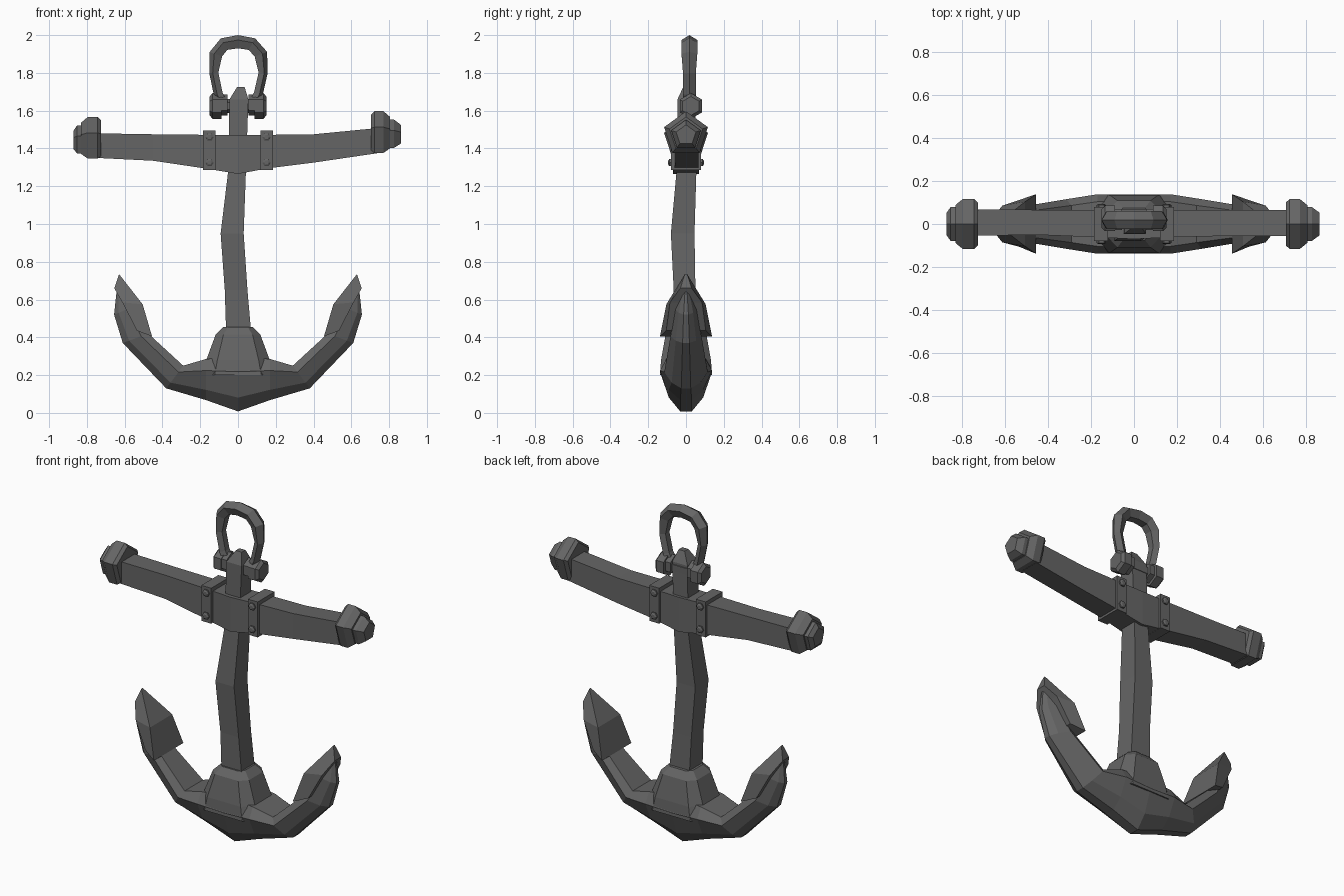
import bpy, bmesh, math
from mathutils import Vector

iron = bpy.data.materials.new("dark iron grey")
iron.diffuse_color = (0.13, 0.13, 0.13, 1)


def loft(name, rings):
    """Skin a list of equal-sized point rings and cap both ends."""
    bm = bmesh.new()
    vs = [[bm.verts.new(p) for p in r] for r in rings]
    n = len(rings[0])
    for a, b in zip(vs, vs[1:]):
        for i in range(n):
            j = (i + 1) % n
            bm.faces.new((a[i], a[j], b[j], b[i]))
    bm.faces.new(vs[0])
    bm.faces.new(vs[-1])
    bmesh.ops.remove_doubles(bm, verts=bm.verts, dist=0.0005)
    bmesh.ops.recalc_face_normals(bm, faces=bm.faces)
    me = bpy.data.meshes.new(name)
    bm.to_mesh(me)
    bm.free()
    me.materials.append(iron)
    ob = bpy.data.objects.new(name, me)
    bpy.context.collection.objects.link(ob)
    return ob


def rect_z(z, x0, x1, y0, y1):
    return [(x0, y0, z), (x1, y0, z), (x1, y1, z), (x0, y1, z)]


def rect_x(x, z0, z1, y0, y1):
    return [(x, y0, z0), (x, y1, z0), (x, y1, z1), (x, y0, z1)]


def poly_x(x, cy, cz, r, n, turn=0.0):
    """Regular polygon facing along x, first corner up."""
    return [(x, cy + r * math.sin(turn + math.tau * i / n),
             cz + r * math.cos(turn + math.tau * i / n)) for i in range(n)]


# Shank, slightly bent
loft("shank", [rect_z(0.40, -0.062, 0.072, -0.065, 0.06),
               rect_z(0.65, -0.07, 0.05, -0.065, 0.05),
               rect_z(0.95, -0.092, 0.03, -0.08, 0.045),
               rect_z(1.28, -0.052, 0.042, -0.05, 0.055),
               rect_z(1.66, -0.045, 0.055, -0.045, 0.05),
               rect_z(1.725, -0.005, 0.035, -0.015, 0.02)])

# Stock beam
loft("stock", [rect_x(-0.75, 1.35, 1.48, -0.055, 0.068),
               rect_x(-0.45, 1.335, 1.475, -0.05, 0.066),
               rect_x(-0.16, 1.292, 1.472, -0.062, 0.066),
               rect_x(0.0, 1.265, 1.47, -0.07, 0.07),
               rect_x(0.16, 1.295, 1.472, -0.062, 0.066),
               rect_x(0.40, 1.325, 1.475, -0.056, 0.066),
               rect_x(0.74, 1.375, 1.508, -0.056, 0.066)])

# Stock end caps with bevelled pentagon rims and end knobs
for side, x0, x1, xe, cz in ((-1, 0.725, 0.83, 0.87, 1.445), (1, 0.705, 0.805, 0.862, 1.475)):
    loft("stock_cap", [poly_x(side * x, 0, cz, r, 5) for x, r in
                       ((x0, 0.105), (x0 + 0.018, 0.122), (x1 - 0.035, 0.122), (x1, 0.092))])
    loft("stock_knob", [poly_x(side * x, 0, cz - 0.005, r, 5) for x, r in
                        ((x1 - 0.02, 0.082), (x1 + 0.022, 0.082), (xe, 0.055))])

# Bands and rivets on the stock
for side in (-1, 1):
    loft("stock_band", [rect_x(side * x, 1.285, 1.495, -0.08, 0.08) for x in (0.12, 0.185)])
    for face in (-1, 1):
        for z in (1.325, 1.46):
            rings = []
            for y, r in ((0.07, 0.022), (0.088, 0.022), (0.094, 0.012)):
                rings.append([(side * 0.151 + r * math.cos(a), face * y, z + r * math.sin(a))
                              for a in [math.tau * k / 6 for k in range(6)]])
            loft("band_rivet", rings)

# Shackle bow: ridged section swept round an arch
path = [(-0.075, 1.63), (-0.105, 1.69), (-0.128, 1.80), (-0.120, 1.90), (-0.075, 1.955),
        (0.0, 1.968), (0.075, 1.955), (0.124, 1.90), (0.133, 1.80), (0.108, 1.69), (0.075, 1.63)]
rings = []
for i, (x, z) in enumerate(path):
    a, b = path[max(i - 1, 0)], path[min(i + 1, len(path) - 1)]
    t = Vector((b[0] - a[0], b[1] - a[1])).normalized()
    nx, nz = -t.y, t.x          # outward direction
    top = z > 1.85
    k, w = (0.032, 0.042) if top else (0.024, 0.034)
    rings.append([(x + nx * d, 0.018 + y, z + nz * d) for d, y in
                  ((k, 0.0), (0.006, w), (-0.038 if top else -0.024, w * 0.55),
                   (-0.038 if top else -0.024, -w * 0.55), (0.006, -w))])
loft("shackle_bow", rings)

# Shackle pin, eyes and nuts
loft("shackle_pin", [poly_x(x, 0.02, 1.625, 0.038, 6) for x in (-0.12, 0.12)])
for side in (-1, 1):
    loft("shackle_eye", [poly_x(side * x, 0.02, 1.63, 0.056, 6) for x in (0.055, 0.095)])
    loft("shackle_nut", [poly_x(side * x, 0.026, 1.625, r, 6) for x, r in
                         ((0.088, 0.068), (0.135, 0.068), (0.15, 0.05))])

# Curved arms: each station is outer edge, inner edge, half width
half = [((0.0, 0.008), (0.0, 0.30), 0.138),
        ((0.17, 0.068), (0.17, 0.285), 0.138),
        ((0.38, 0.13), (0.29, 0.25), 0.115),
        ((0.61, 0.37), (0.475, 0.42), 0.082),
        ((0.656, 0.52), (0.56, 0.56), 0.058),
        ((0.638, 0.69), (0.61, 0.68), 0.012)]
stations = [((-o[0], o[1]), (-n[0], n[1]), w) for o, n, w in half[:0:-1]] + half
rings = []
for o, n, w in stations:
    rings.append([(o[0] + (n[0] - o[0]) * f, w * s, o[1] + (n[1] - o[1]) * f) for f, s in
                  ((0, -0.22), (0.25, -0.66), (0.72, -1), (1, -0.75),
                   (1, 0.75), (0.72, 1), (0.25, 0.66), (0, 0.22))])
loft("arms", rings)

# Flukes: pointed thick plates on the arm ends
for side in (-1, 1):
    loft("fluke", [[(side * xi, -wi, zi), (side * xi, wi, zi),
                    (side * xo, wo, zo), (side * xo, -wo, zo)]
                   for xi, zi, wi, xo, zo, wo in
                   ((0.455, 0.405, 0.138, 0.535, 0.435, 0.105),
                    (0.505, 0.575, 0.104, 0.612, 0.585, 0.085),
                    (0.63, 0.735, 0.006, 0.655, 0.66, 0.03))])

# Crown hub around the foot of the shank
loft("crown_hub", [[(x * a, y * b, z) for a, b in
                    ((-1, -0.6), (-0.65, -1), (0.65, -1), (1, -0.6),
                     (1, 0.6), (0.65, 1), (-0.65, 1), (-1, 0.6))]
                   for z, x, y in ((0.20, 0.19, 0.138), (0.28, 0.168, 0.132),
                                   (0.415, 0.118, 0.108), (0.455, 0.078, 0.075))])
